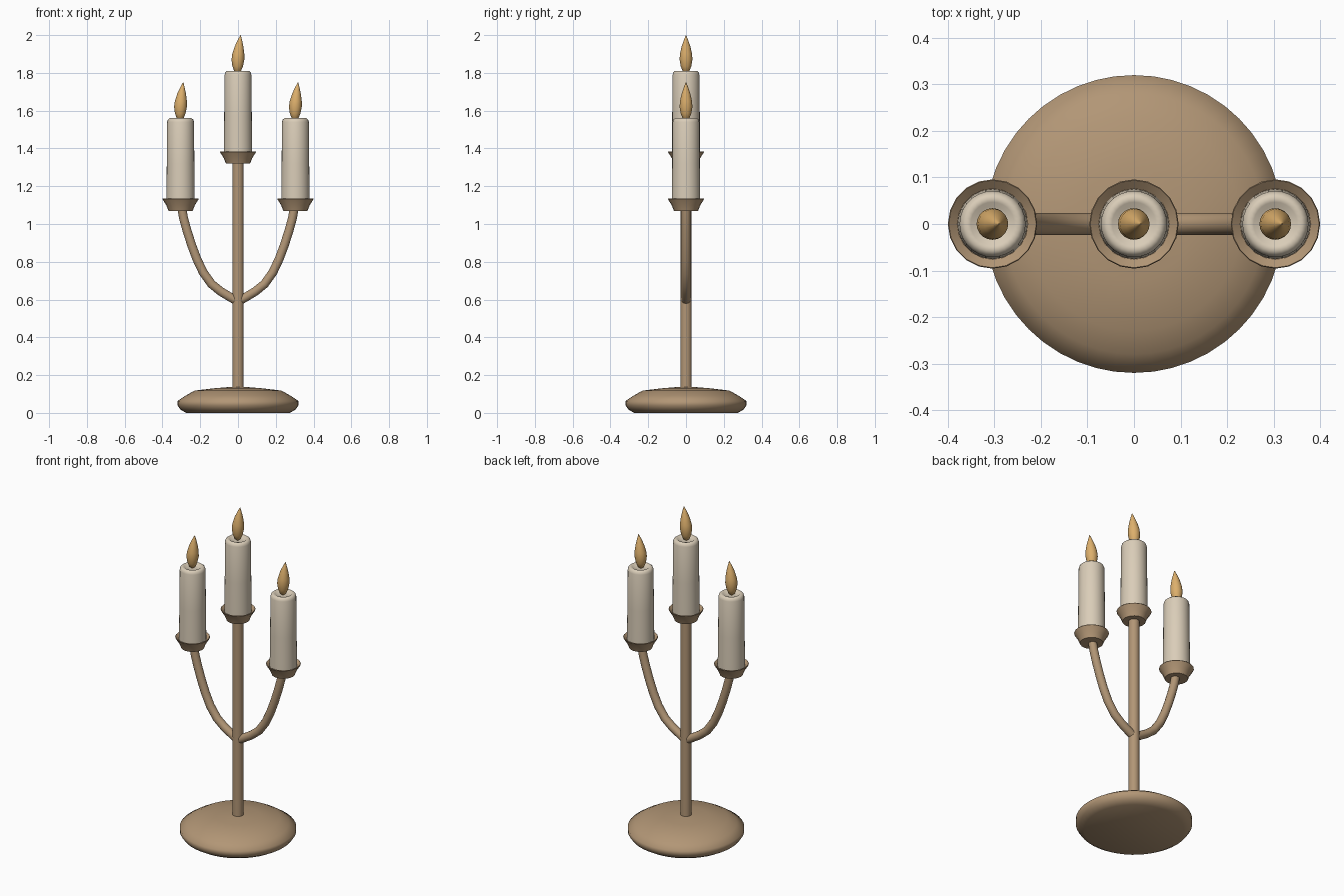
import bpy, bmesh, math
from mathutils import Vector

if "Cube" in bpy.data.objects:
    bpy.data.objects.remove(bpy.data.objects["Cube"])


def material(name, rgb):
    m = bpy.data.materials.new(name)
    m.diffuse_color = (*rgb, 1)
    m.use_nodes = True
    m.node_tree.nodes["Principled BSDF"].inputs["Base Color"].default_value = m.diffuse_color
    return m


BRASS = material("aged_brass", (0.445, 0.305, 0.18))
WAX = material("ivory_wax", (0.70, 0.61, 0.48))
FLAME = material("flame_amber", (0.72, 0.43, 0.15))


def finish(name, bm, mat, angle):
    bmesh.ops.recalc_face_normals(bm, faces=bm.faces[:])
    mesh = bpy.data.meshes.new(name)
    bm.to_mesh(mesh)
    bm.free()
    mesh.materials.append(mat)
    obj = bpy.data.objects.new(name, mesh)
    bpy.context.collection.objects.link(obj)
    bpy.ops.object.select_all(action='DESELECT')
    obj.select_set(True)
    bpy.context.view_layer.objects.active = obj
    bpy.ops.object.shade_smooth_by_angle(angle=math.radians(angle))
    return obj


def skin(bm, rings):
    """Bridge rings of vertices and cap both ends."""
    for a, b in zip(rings, rings[1:]):
        n = len(a)
        for i in range(n):
            j = (i + 1) % n
            bm.faces.new((a[i], a[j], b[j], b[i]))
    bm.faces.new(rings[0][::-1])
    bm.faces.new(rings[-1])


def lathe(name, profile, mat, x=0, z=0, sides=24, angle=40, lean=0):
    """Revolve (radius, height) pairs; lean shifts each ring along x with height squared."""
    bm = bmesh.new()
    top = profile[-1][1]
    rings = []
    for r, h in profile:
        dx = x + (lean * (max(h, 0) / top) ** 2 if lean else 0)
        rings.append([bm.verts.new((dx + r * math.cos(math.tau * i / sides),
                                    r * math.sin(math.tau * i / sides), z + h))
                      for i in range(sides)])
    skin(bm, rings)
    return finish(name, bm, mat, angle)


def tube(name, path, radius, mat, sides=14):
    """Sweep a circle along a path lying in the xz plane."""
    bm = bmesh.new()
    rings = []
    for i, p in enumerate(path):
        t = (path[min(i + 1, len(path) - 1)] - path[max(i - 1, 0)]).normalized()
        side = Vector((0, 1, 0))
        up = t.cross(side)
        rings.append([bm.verts.new(p + radius * (math.cos(math.tau * k / sides) * side
                                                 + math.sin(math.tau * k / sides) * up))
                      for k in range(sides)])
    skin(bm, rings)
    return finish(name, bm, mat, 50)


# Domed foot and central stem
lathe("base", [(0.275, 0), (0.305, 0.018), (0.32, 0.04), (0.32, 0.063), (0.28, 0.09),
               (0.23, 0.118), (0.12, 0.131), (0.02, 0.139)], BRASS, sides=48, angle=60)
lathe("stem", [(0.03, 0.10), (0.03, 1.33)], BRASS, sides=20)

# Curved side arms
ARM = [(0.004, 0.592), (0.04, 0.612), (0.09, 0.642), (0.14, 0.682), (0.185, 0.745),
       (0.218, 0.815), (0.246, 0.89), (0.27, 0.965), (0.288, 1.03), (0.298, 1.085)]
for side, sx in (("left", -1), ("right", 1)):
    tube(side + "_arm", [Vector((sx * x, 0, z)) for x, z in ARM], 0.024, BRASS)

# Cup, candle and flame on each holder
for side, x, z, height in (("left", -0.304, 1.07, 0.49), ("centre", 0, 1.32, 0.49),
                           ("right", 0.304, 1.07, 0.49)):
    lathe(side + "_cup", [(0.064, 0), (0.076, 0.03), (0.096, 0.062), (0.094, 0.065),
                          (0.076, 0.05), (0.05, 0.048)], BRASS, x, z, sides=20, angle=30)
    lathe(side + "_candle", [(0.075, 0.03), (0.075, 0.09), (0.073, 0.25), (0.071, height - 0.02),
                             (0.067, height - 0.007), (0.058, height), (0.047, height - 0.002),
                             (0.038, height - 0.01), (0.015, height - 0.012)],
          WAX, x, z, sides=28, angle=60)
    lathe(side + "_flame", [(0.004, -0.012), (0.018, 0), (0.028, 0.025), (0.034, 0.06),
                            (0.032, 0.09), (0.023, 0.13), (0.011, 0.165), (0.001, 0.19)],
          FLAME, x - 0.002, z + height, sides=20, angle=60, lean=0.016)
